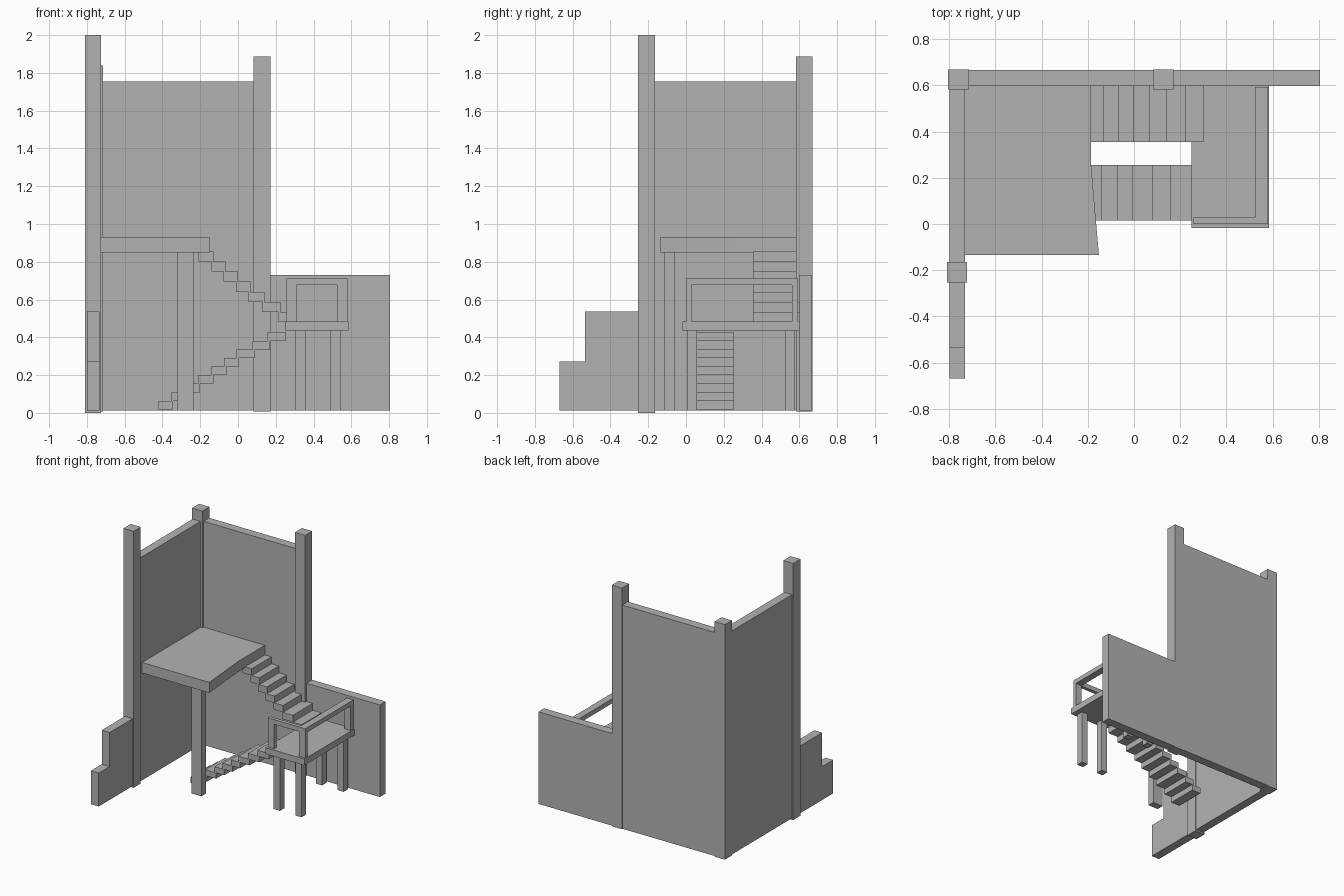
import bpy
import bmesh

if "Cube" in bpy.data.objects:
    bpy.data.objects.remove(bpy.data.objects["Cube"])

grey = bpy.data.materials.new("plain_grey")
grey.diffuse_color = (0.45, 0.45, 0.45, 1)
grey.use_nodes = True
grey.node_tree.nodes["Principled BSDF"].inputs["Base Color"].default_value = grey.diffuse_color


def prism(name, outline, axis, lo, hi):
    """Extrude a 2D outline along one axis; the outline uses the other two in order."""
    bm = bmesh.new()

    def place(p, d):
        c = list(p)
        c.insert(axis, d)
        return c

    face = bm.faces.new([bm.verts.new(place(p, lo)) for p in outline])
    ext = bmesh.ops.extrude_face_region(bm, geom=[face])
    for v in ext["geom"]:
        if isinstance(v, bmesh.types.BMVert):
            v.co[axis] = hi
    bmesh.ops.recalc_face_normals(bm, faces=bm.faces)
    mesh = bpy.data.meshes.new(name)
    bm.to_mesh(mesh)
    bm.free()
    mesh.materials.append(grey)
    ob = bpy.data.objects.new(name, mesh)
    bpy.context.collection.objects.link(ob)
    return ob


def box(name, x0, x1, y0, y1, z0, z1):
    return prism(name, [(x0, y0), (x1, y0), (x1, y1), (x0, y1)], 2, z0, z1)


def stairs(name, edges, overlap, y0, y1, z_start, z_end):
    """One block per tread, each overlapping its neighbour in x."""
    rise = (z_end - z_start) / (len(edges) - 1)
    for i, (a, b) in enumerate(zip(edges, edges[1:])):
        z = z_start + i * rise
        box(f"{name}_{i + 1}", a - overlap, b, y0, y1, min(z, z + rise), max(z, z + rise))


# Walls: L-shaped back wall, tall side wall, stepped wall in front of it
prism("back_wall", [(-0.80, 0.012), (0.805, 0.012), (0.805, 0.73), (0.125, 0.73),
                    (0.125, 1.755), (-0.80, 1.755)], 1, 0.598, 0.668)
box("side_wall", -0.80, -0.732, -0.21, 0.63, 0.012, 1.755)
prism("stepped_wall", [(-0.67, 0.012), (-0.21, 0.012), (-0.21, 0.537), (-0.535, 0.537),
                       (-0.535, 0.272), (-0.67, 0.272)], 0, -0.80, -0.732)

# Tall wall posts
box("front_wall_post", -0.81, -0.724, -0.253, -0.164, 0.0, 2.0)
box("corner_wall_post", -0.805, -0.715, 0.583, 0.67, 0.008, 1.84)
box("back_wall_post", 0.082, 0.171, 0.583, 0.67, 0.008, 1.888)

# Upper platform with a slanted free edge, and its support
prism("upper_platform", [(-0.735, -0.135), (-0.152, -0.135), (-0.187, 0.27),
                         (-0.187, 0.60), (-0.735, 0.60)], 2, 0.848, 0.93)
box("platform_post", -0.322, -0.235, -0.115, -0.06, 0.012, 0.85)

# Two flights of stairs
stairs("upper_step", [-0.20, -0.13, -0.065, 0.0, 0.067, 0.14, 0.225, 0.30],
       0.011, 0.355, 0.60, 0.855, 0.48)
stairs("lower_step", [-0.408, -0.343, -0.28, -0.20, -0.13, -0.06, 0.006, 0.09, 0.17, 0.255],
       0.013, 0.015, 0.255, 0.018, 0.427)

# Landing and its four legs
box("landing", 0.25, 0.585, -0.018, 0.598, 0.435, 0.484)
for i, x in enumerate((0.305, 0.491)):
    for j, y in enumerate((0.004, 0.523)):
        box(f"landing_leg_{i}{j}", x, x + 0.054, y, y + 0.054, 0.012, 0.436)

# Landing railing: three uprights and two top rails
box("rail_post_left", 0.257, 0.311, 0.0, 0.028, 0.484, 0.712)
box("rail_post_corner", 0.525, 0.58, 0.0, 0.028, 0.484, 0.712)
box("rail_post_back", 0.525, 0.58, 0.56, 0.593, 0.484, 0.712)
box("front_top_rail", 0.311, 0.525, 0.0, 0.028, 0.676, 0.712)
box("side_top_rail", 0.525, 0.58, 0.028, 0.56, 0.676, 0.712)
